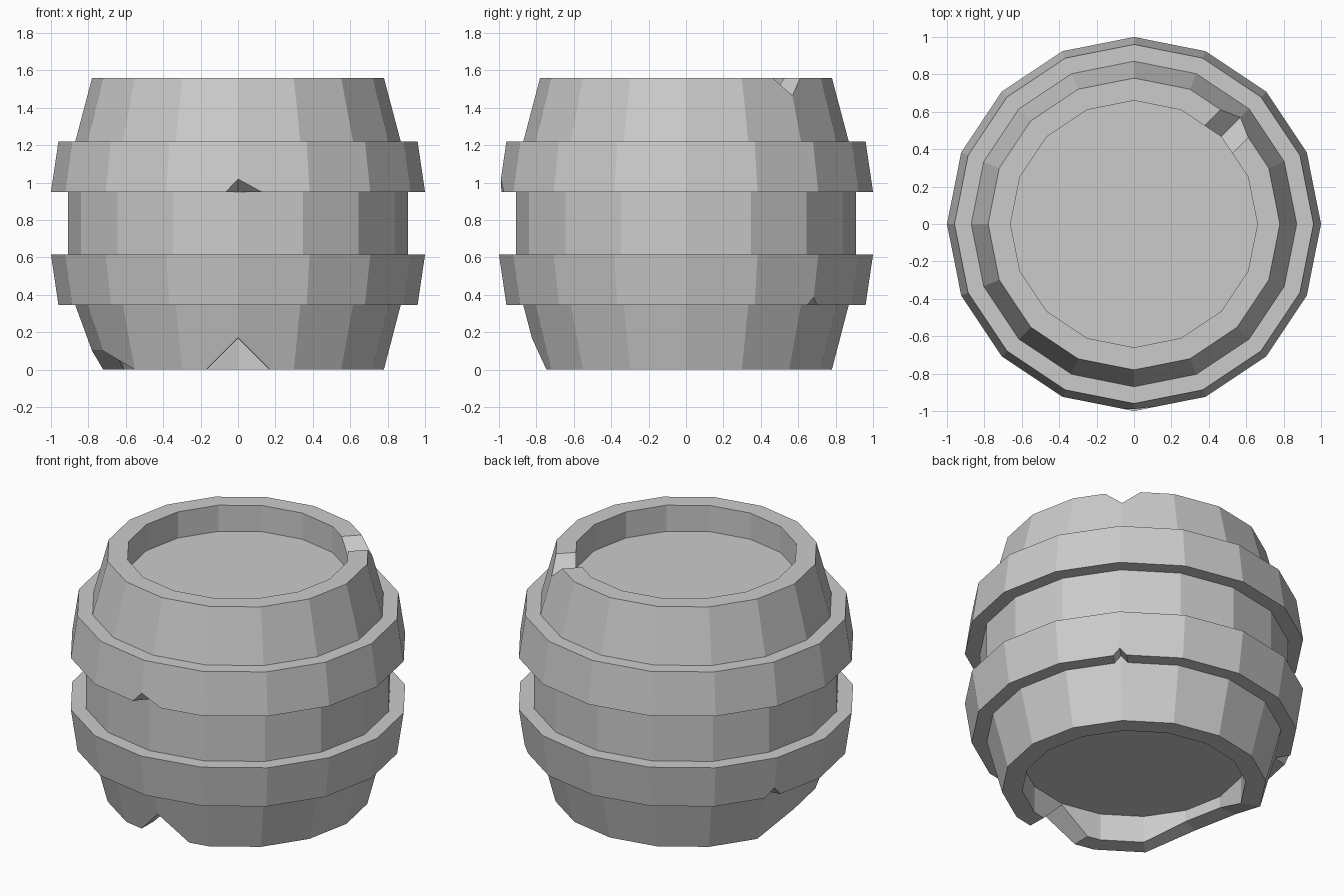
import bpy, bmesh
from math import sin, cos, pi, radians
from mathutils import Vector

if "Cube" in bpy.data.objects:
    bpy.data.objects.remove(bpy.data.objects["Cube"])

SIDES = 16


def make_object(name, bm):
    bmesh.ops.recalc_face_normals(bm, faces=bm.faces)
    mesh = bpy.data.meshes.new(name)
    bm.to_mesh(mesh)
    bm.free()
    obj = bpy.data.objects.new(name, mesh)
    bpy.context.collection.objects.link(obj)
    return obj


def lathe(name, profile, closed=False, edit=None):
    """Spin a (radius, z) profile; ends are capped unless the profile is a closed loop."""
    bm = bmesh.new()
    rings = []
    for r, z in profile:
        rings.append([bm.verts.new((r * cos(2 * pi * k / SIDES), r * sin(2 * pi * k / SIDES), z))
                      for k in range(SIDES)])
    pairs = list(zip(rings, rings[1:]))
    if closed:
        pairs.append((rings[-1], rings[0]))
    else:
        bm.faces.new(rings[0])
        bm.faces.new(rings[-1])
    for a, b in pairs:
        for k in range(SIDES):
            n = (k + 1) % SIDES
            bm.faces.new((a[k], a[n], b[n], b[k]))
    if edit:
        edit(rings)
    return make_object(name, bm)


def chip(target, name, angle, r_in, r_out, left, right, z, h, taper):
    """Cut a triangular nick into an edge at height z, pointing up (h > 0) or down."""
    a = radians(angle)
    out, side = Vector((cos(a), sin(a), 0)), Vector((-sin(a), cos(a), 0))
    over = 1.2
    bm = bmesh.new()
    tris = []
    for r, s in ((r_out, 1.0), (r_in, taper)):
        pts = ((-left * over, -h * (over - 1)), (right * over, -h * (over - 1)), (0, h))
        tris.append([bm.verts.new(out * r + side * u * s + Vector((0, 0, z + v * s)))
                     for u, v in pts])
    for t in tris:
        bm.faces.new(t)
    for i in range(3):
        j = (i + 1) % 3
        bm.faces.new((tris[0][i], tris[0][j], tris[1][j], tris[1][i]))
    cutter = make_object(name, bm)
    cutter.hide_render = True
    cutter.hide_viewport = True
    cutter.display_type = 'WIRE'
    mod = target.modifiers.new(name, 'BOOLEAN')
    mod.operation = 'DIFFERENCE'
    mod.solver = 'EXACT'
    mod.object = cutter


def wear_bottom(rings):
    # worn stretch of the lower rim on the left
    for ring in rings[1:3]:
        for k in (8, 9):
            ring[k].co.z = 0.10


# Barrel body with recessed lids
body = lathe("barrel_body", [
    (0.66, 0.175), (0.66, 0), (0.78, 0), (0.87, 0.345), (0.91, 0.615),
    (0.91, 0.95), (0.87, 1.22), (0.78, 1.56), (0.66, 1.56), (0.66, 1.39)],
    edit=wear_bottom)

# Hoops
lower_hoop = lathe("lower_hoop", [(0.85, 0.345), (0.96, 0.345), (1.0, 0.615), (0.88, 0.615)], True)
upper_hoop = lathe("upper_hoop", [(0.88, 0.95), (1.0, 0.95), (0.96, 1.22), (0.85, 1.22)], True)

# Notches in the rims
chip(body, "front_notch_cutter", -90, 0.58, 0.95, 0.175, 0.175, 0, 0.172, 0.96)
chip(body, "top_notch_cutter", 45, 0.58, 0.95, 0.105, 0.105, 1.56, -0.095, 1.0)

# Small nicks in the hoops
chip(upper_hoop, "upper_hoop_nick_cutter", -90, 0.91, 1.03, 0.10, 0.23, 0.95, 0.103, 0.02)
chip(lower_hoop, "lower_hoop_back_nick_cutter", 45, 0.80, 1.03, 0.04, 0.04, 0.345, 0.04, 1.0)
chip(lower_hoop, "lower_hoop_left_nick_cutter", 157.5, 0.87, 1.0, 0.09, 0.09, 0.345, 0.08, 0.02)
